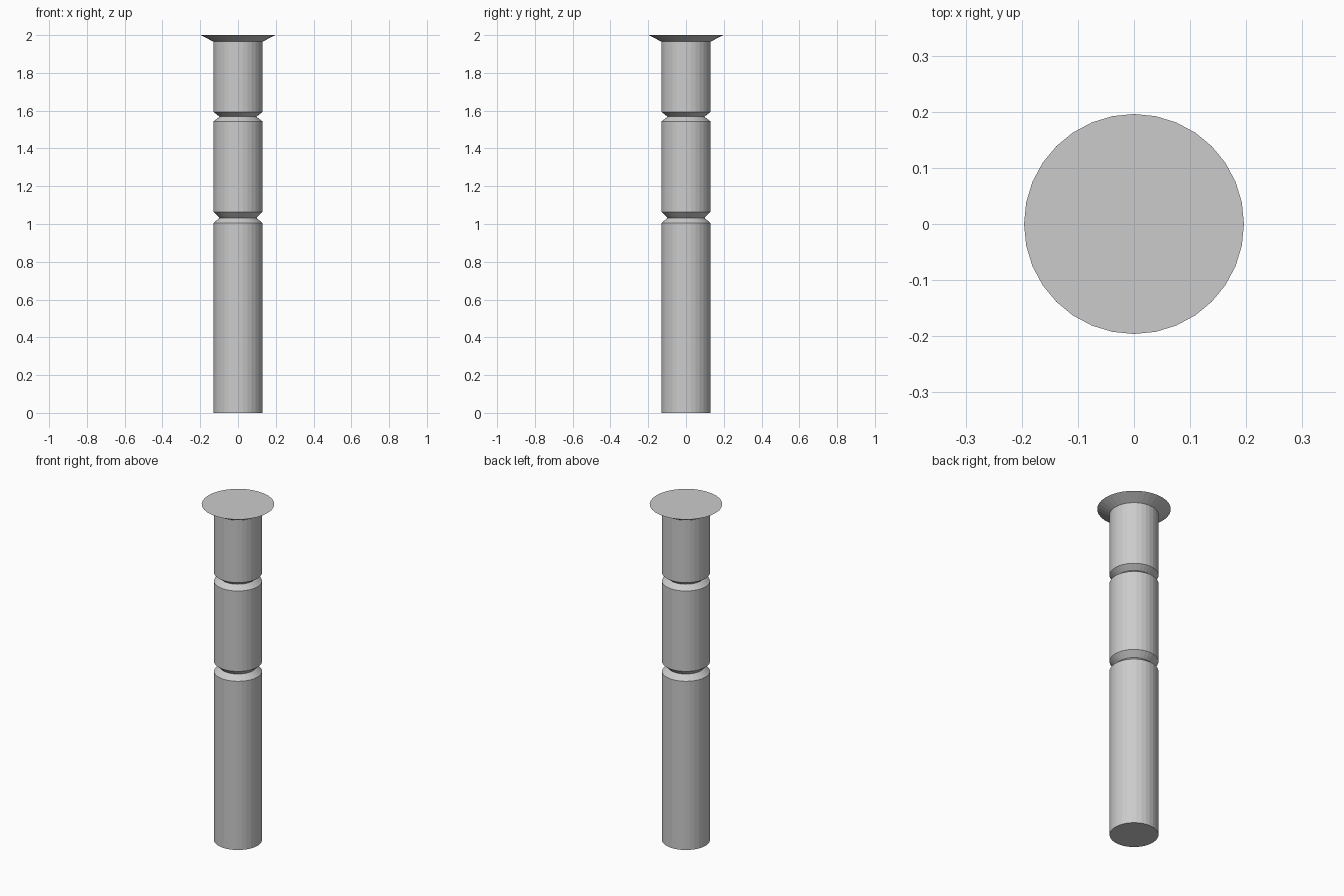
import bpy, bmesh
from math import cos, sin, pi

if "Cube" in bpy.data.objects:
    bpy.data.objects.remove(bpy.data.objects["Cube"])

SIDES = 32
R, GROOVE_R, HEAD_R = 0.13, 0.097, 0.196

# Silhouette of the pin as (radius, height): shank, two V grooves, flared head
profile = [(R, 0.0)]
for low, mid, high in ((1.005, 1.033, 1.064), (1.543, 1.568, 1.593)):
    profile += [(R, low), (GROOVE_R, mid), (R, high)]
profile += [(R, 1.965), (HEAD_R, 2.0)]


def lathe(name, points):
    """Turn a profile around z into a closed, flat-faced solid."""
    bm = bmesh.new()
    rings = [[bm.verts.new((r * cos(2 * pi * i / SIDES), r * sin(2 * pi * i / SIDES), z))
              for i in range(SIDES)] for r, z in points]
    for a, b in zip(rings, rings[1:]):
        for i in range(SIDES):
            j = (i + 1) % SIDES
            bm.faces.new((a[i], a[j], b[j], b[i]))
    # End caps
    bm.faces.new(rings[0][::-1])
    bm.faces.new(rings[-1])
    mesh = bpy.data.meshes.new(name)
    bm.to_mesh(mesh)
    bm.free()
    obj = bpy.data.objects.new(name, mesh)
    bpy.context.collection.objects.link(obj)
    return obj


lathe("grooved_pin", profile)
